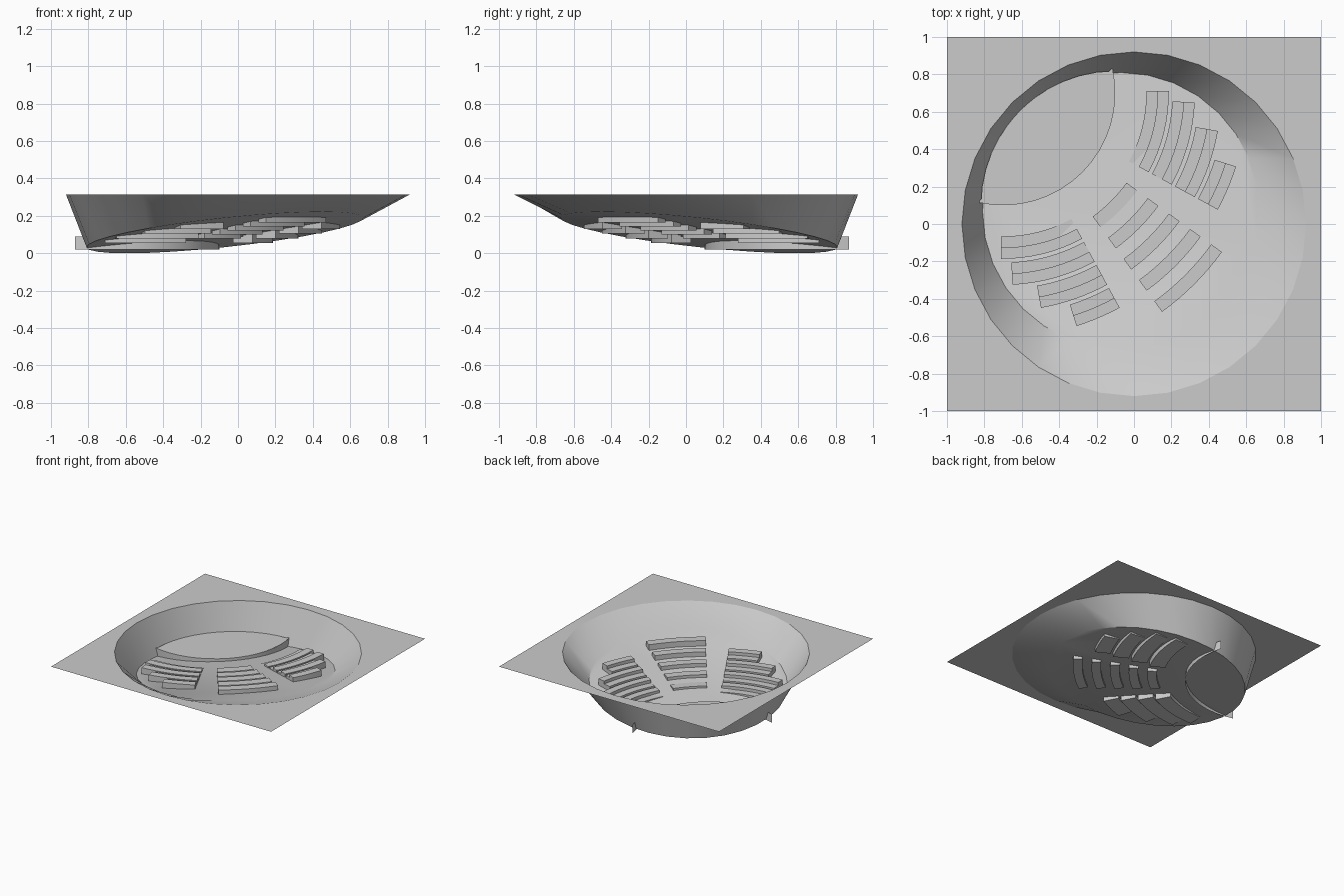
import bpy, bmesh
from math import sin, cos, pi, radians, sqrt, tan

if "Cube" in bpy.data.objects:
    bpy.data.objects.remove(bpy.data.objects["Cube"])

RIM_R, RIM_Z, N = 0.92, 0.315, 32      # bowl rim
FLOOR_R, OFF = 0.74, 0.07              # floor circle, shifted to the back left
CX, CY = -0.7, 0.7                     # common centre of stage and seat rows


def floor_z(x, y):
    return 0.126 + 0.15 * (x - y) / sqrt(2)


def polar(r, deg, z):
    a = radians(deg)
    return (CX + r * cos(a), CY + r * sin(a), z)


def make(name, rings, caps=(), closed=False, smooth=True):
    """Skin consecutive rings of points, optionally capping some of them."""
    bm = bmesh.new()
    vs = [[bm.verts.new(p) for p in ring] for ring in rings]
    for a, b in zip(vs, vs[1:]):
        n = len(a)
        for i in range(n if closed else n - 1):
            j = (i + 1) % n
            bm.faces.new((a[i], a[j], b[j], b[i]))
    for c in caps:
        bm.faces.new(vs[c])
    bmesh.ops.recalc_face_normals(bm, faces=bm.faces)
    me = bpy.data.meshes.new(name)
    bm.to_mesh(me)
    bm.free()
    ob = bpy.data.objects.new(name, me)
    bpy.context.collection.objects.link(ob)
    if smooth:
        bpy.ops.object.select_all(action='DESELECT')
        bpy.context.view_layer.objects.active = ob
        ob.select_set(True)
        bpy.ops.object.shade_smooth_by_angle(angle=radians(30))
    return ob


angs = [2 * pi * i / N for i in range(N)]
rim = [(RIM_R * cos(a), RIM_R * sin(a), RIM_Z) for a in angs]

# Square ground sheet with a round opening
square = []
for a in angs:
    m = max(abs(cos(a)), abs(sin(a)))
    square.append((cos(a) / m, sin(a) / m, RIM_Z))
ground = make("ground_sheet", [square, rim], closed=True, smooth=False)
ground.data.flip_normals() if ground.data.polygons[0].normal.z < 0 else None

# Bowl wall and tilted floor
base = []
for a in angs:
    x, y = -OFF + FLOOR_R * cos(a), OFF + FLOOR_R * sin(a)
    base.append((x, y, floor_z(x, y)))
bowl = make("bowl", [rim, base], caps=[1], closed=True)
if bowl.data.polygons[len(bowl.data.polygons) - 1].normal.z < 0:
    bowl.data.flip_normals()

# Stage: flat top trimmed to the bowl, curved front wall
front = [polar(0.6, -103 + 116 * i / 16, 0.09) for i in range(17)]
back = []
for i in range(13):
    t = radians(97.8 + 74.4 * i / 12)
    lean = cos(t - radians(135))
    r = 0.825 + 0.035 * (lean - 0.79) / 0.21
    back.append((r * cos(t), r * sin(t), 0.09))
top = make("stage_top", [front + back], caps=[0], smooth=False)
if top.data.polygons[0].normal.z < 0:
    top.data.flip_normals()
make("stage_front", [[polar(0.6, -106.5 + 123 * i / 16, z) for i in range(17)]
                     for z in (0.02, 0.09)])


# Curved benches, lofted along an arc from a stepped cross-section
def bench(name, profile, a0, a1, steps=8):
    rings = [[polar(r, a0 + (a1 - a0) * i / steps, z) for r, z in profile]
             for i in range(steps + 1)]
    make(name, rings, caps=(0, steps), closed=True)


ends = (0.8, -2.8, -10, -17.5)
for row in range(5):
    r = 0.766 + 0.14 * row
    z = 0.116 + 0.028 * row
    bottom = 0.055 + 0.025 * row
    fl = 0.126 + 0.15 * (r + 0.08 - 0.99)
    bench(f"middle_bench_{row + 1}",
          [(r + 0.05, fl - 0.025), (r + 0.05, z), (r + 0.12, z), (r + 0.12, fl - 0.025)],
          -54, -36)
    if row < 4:
        step = [(r, bottom), (r, z - 0.025), (r + 0.06, z - 0.025),
                (r + 0.06, z), (r + 0.12, z), (r + 0.12, bottom)]
        bench(f"right_bench_{row + 1}", step, -28.5, ends[row])
        bench(f"left_bench_{row + 1}", step, -61.5, -90 - ends[row])
